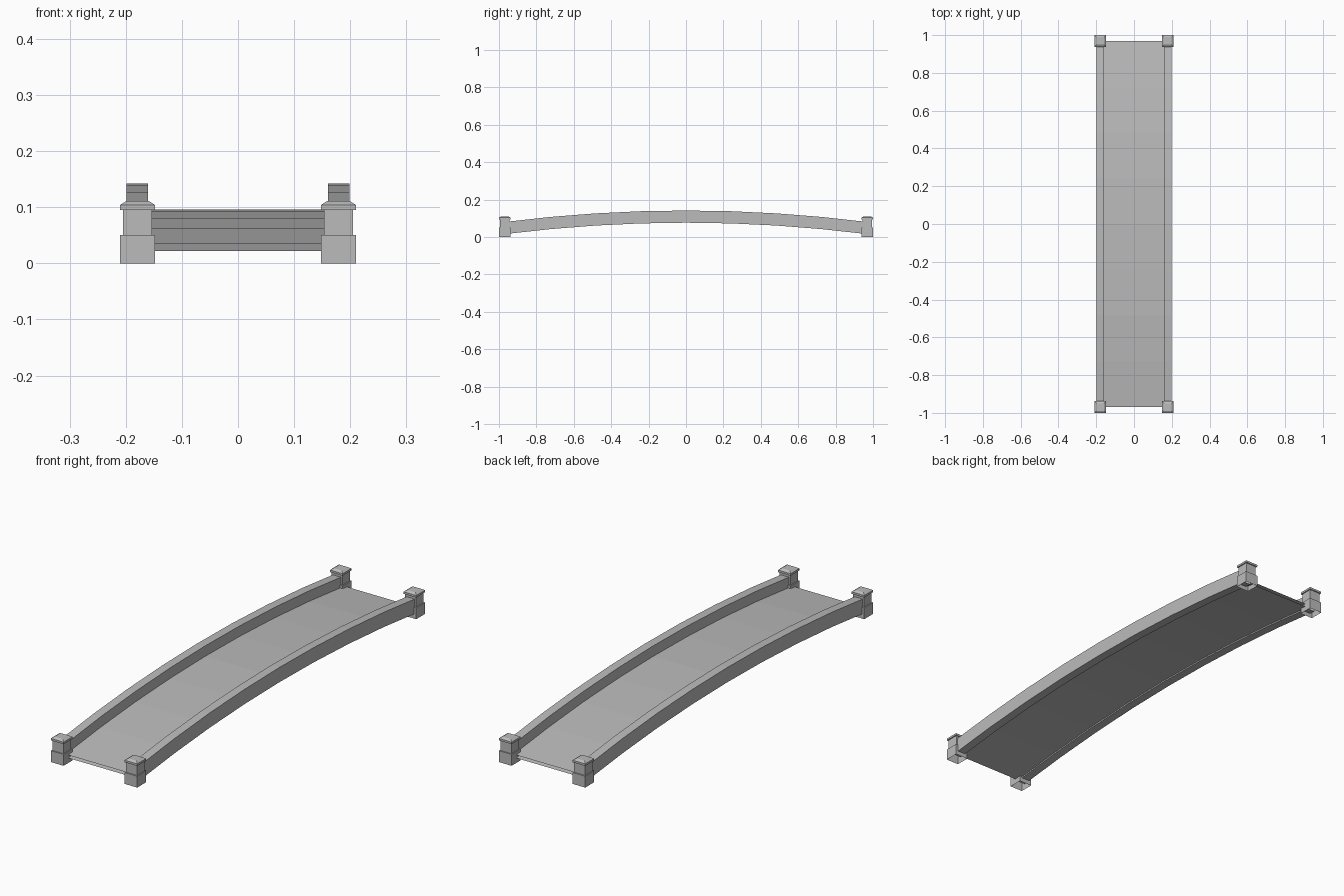
import bpy
import bmesh

if "Cube" in bpy.data.objects:
    bpy.data.objects.remove(bpy.data.objects["Cube"], do_unlink=True)

stone = bpy.data.materials.new("stone grey")
stone.use_nodes = True
GREY = (0.5, 0.5, 0.5, 1)
stone.diffuse_color = GREY
stone.node_tree.nodes["Principled BSDF"].inputs["Base Color"].default_value = GREY

SEGMENTS = 8
HALF_SPAN = 0.968
RISE = 0.061
POST_X = 0.179


def finish(name, bm):
    bmesh.ops.recalc_face_normals(bm, faces=bm.faces)
    mesh = bpy.data.meshes.new(name)
    bm.to_mesh(mesh)
    bm.free()
    mesh.materials.append(stone)
    obj = bpy.data.objects.new(name, mesh)
    bpy.context.collection.objects.link(obj)
    return obj


def loft(bm, rings):
    """Join consecutive closed rings of vertices with quads."""
    for a, b in zip(rings, rings[1:]):
        n = len(a)
        for i in range(n):
            j = (i + 1) % n
            bm.faces.new((a[i], a[j], b[j], b[i]))


def arched_beam(name, x0, x1, z0, z1):
    """Rectangular section swept along the arch, open at its ends."""
    bm = bmesh.new()
    rings = []
    for i in range(SEGMENTS + 1):
        t = 2 * i / SEGMENTS - 1
        lift = RISE * (1 - t * t)
        section = ((x0, z0), (x1, z0), (x1, z1), (x0, z1))
        rings.append([bm.verts.new((x, t * HALF_SPAN, z + lift)) for x, z in section])
    loft(bm, rings)
    return finish(name, bm)


def post(name, cx, cy):
    """Square post: wide foot, slimmer shaft and sloped cap, hollow below."""
    bm = bmesh.new()
    profile = ((0.031, 0), (0.031, 0.05), (0.026, 0.05), (0.026, 0.095),
               (0.031, 0.095), (0.031, 0.104), (0.02, 0.111))
    corners = ((-1, -1), (1, -1), (1, 1), (-1, 1))
    rings = [[bm.verts.new((cx + sx * h, cy + sy * h, z)) for sx, sy in corners]
             for h, z in profile]
    loft(bm, rings)
    bm.faces.new(rings[-1])
    return finish(name, bm)


# Walkway
arched_beam("deck", -0.16, 0.16, 0.022, 0.035)

# Side walls and corner posts
for side, sx in (("left", 1), ("right", -1)):
    arched_beam(side + "_parapet", sx * 0.16, sx * 0.199, 0.016, 0.081)
    for end, sy in (("front", -1), ("back", 1)):
        post(f"{end}_{side}_post", sx * POST_X, sy * 0.969)
